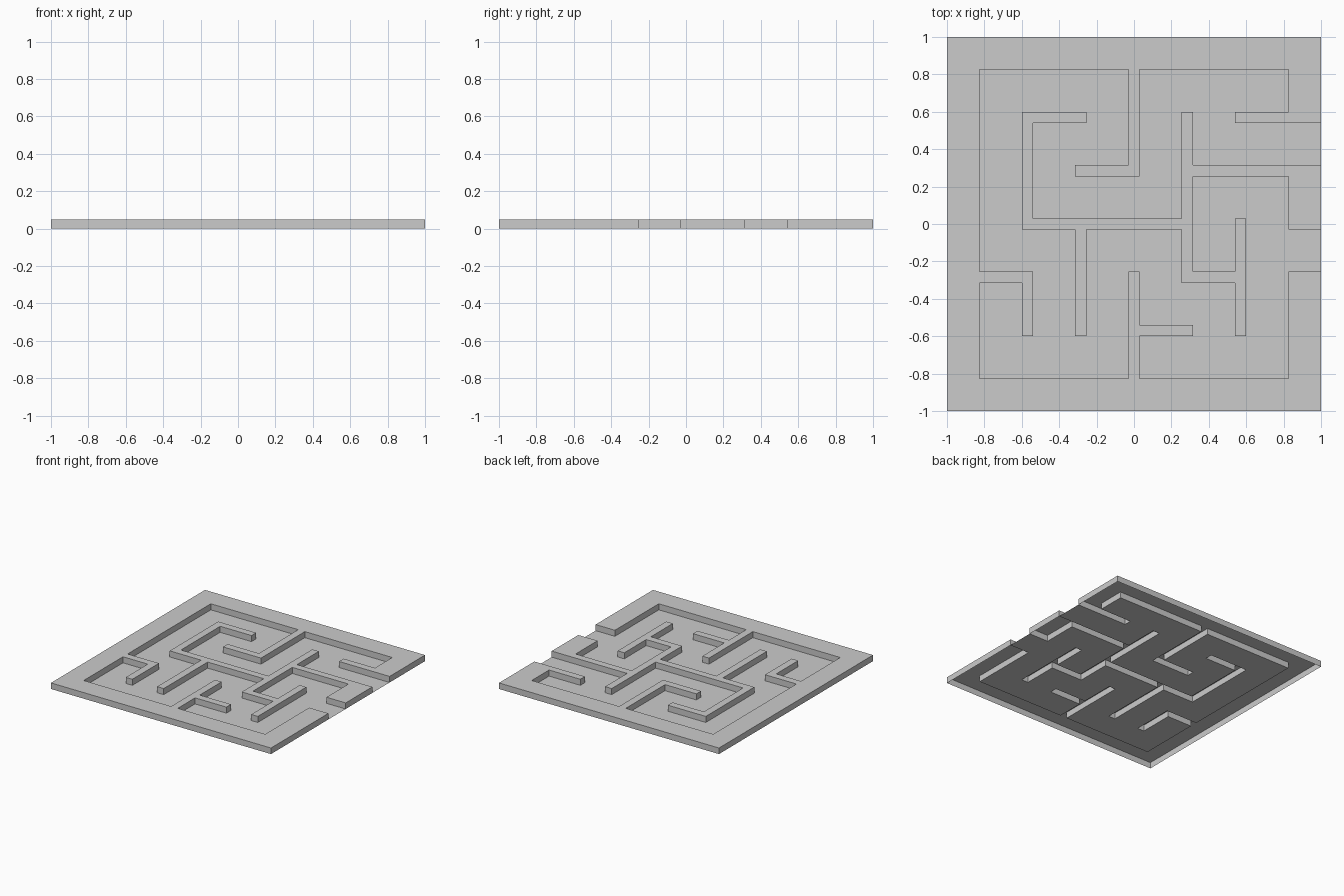
import bpy, bmesh

if "Cube" in bpy.data.objects:
    bpy.data.objects.remove(bpy.data.objects["Cube"])

HEIGHT, PITCH, HALF = 0.05, 0.285, 0.03

# Grid lines: frame edge, then both sides of each wall line, then frame edge
lines = [-1, -0.825]
for i in range(-2, 3):
    lines += [i * PITCH - HALF, i * PITCH + HALF]
lines += [0.825, 1]
N = len(lines) - 1

# Wall runs between posts numbered -3 (left/bottom frame) to 3 (right/top frame)
runs = [
    (-3, -3, 3, -3), (-3, 3, 3, 3), (-3, -3, -3, 3), (3, -3, 3, 3),    # frame
    (0, 1, 0, 3), (-1, 1, 0, 1),                                       # top hook
    (-2, 2, -1, 2), (-2, 0, -2, 2), (-2, 0, 1, 0), (-1, -2, -1, 0),    # left hook
    (1, -1, 1, 2), (1, 1, 3, 1), (1, -1, 2, -1), (2, -2, 2, 0),        # centre right
    (-3, -1, -2, -1), (-2, -2, -2, -1),                                # left stub
    (0, -3, 0, -1), (0, -2, 1, -2), (2, 2, 3, 2),                      # lower and right stubs
]
solid = set()
for x0, y0, x1, y1 in runs:
    for cx in range(2 * x0 + 6, 2 * x1 + 7):
        for cy in range(2 * y0 + 6, 2 * y1 + 7):
            solid.add((cx, cy))
# Two doorways through the right frame
solid -= {(12, 9), (12, 5)}

# Folded sheet: wall tops, passage floors and the upright faces, open below
bm = bmesh.new()
cache = {}


def vert(i, j, z):
    if (i, j, z) not in cache:
        cache[i, j, z] = bm.verts.new((lines[i], lines[j], z))
    return cache[i, j, z]


for cx in range(N):
    for cy in range(N):
        ring = [(cx, cy), (cx + 1, cy), (cx + 1, cy + 1), (cx, cy + 1)]
        up = (cx, cy) in solid
        bm.faces.new([vert(i, j, HEIGHT if up else 0) for i, j in ring])
        if not up:
            continue
        for k, (dx, dy) in enumerate([(0, -1), (1, 0), (0, 1), (-1, 0)]):
            if (cx + dx, cy + dy) not in solid:
                a, b = ring[k], ring[(k + 1) % 4]
                bm.faces.new([vert(*a, 0), vert(*b, 0),
                              vert(*b, HEIGHT), vert(*a, HEIGHT)])

mesh = bpy.data.meshes.new("maze_board")
bm.to_mesh(mesh)
bm.free()
bpy.context.collection.objects.link(bpy.data.objects.new("maze_board", mesh))
